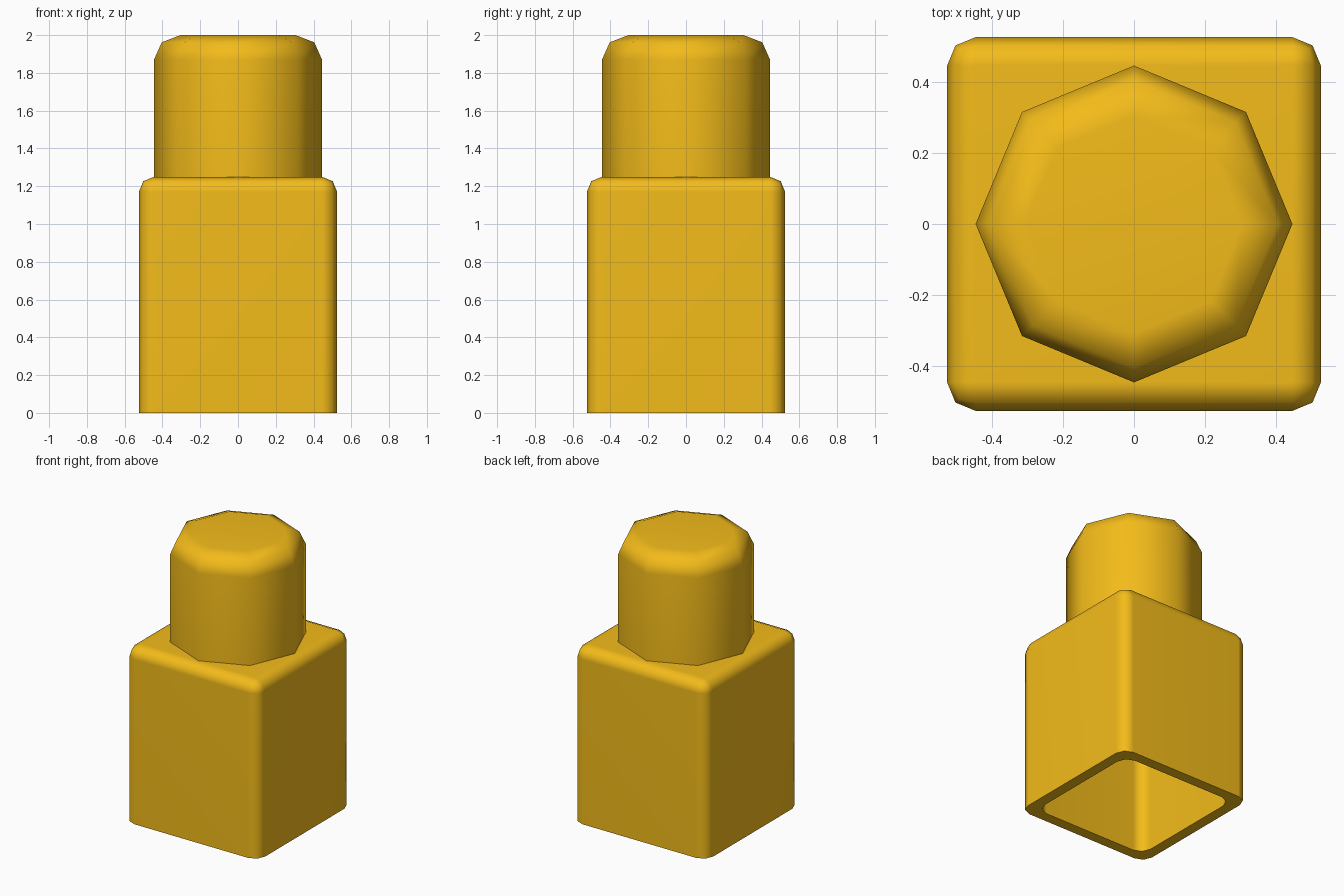
import bpy, bmesh, math
from mathutils import Matrix

if "Cube" in bpy.data.objects:
    bpy.data.objects.remove(bpy.data.objects["Cube"])

yellow = bpy.data.materials.new("yellow")
yellow.diffuse_color = (0.9, 0.5, 0.01, 1)
yellow.use_nodes = True
yellow.node_tree.nodes["Principled BSDF"].inputs["Base Color"].default_value = yellow.diffuse_color


def finish(bm, name, angle):
    mesh = bpy.data.meshes.new(name)
    bm.to_mesh(mesh)
    bm.free()
    mesh.materials.append(yellow)
    ob = bpy.data.objects.new(name, mesh)
    bpy.context.collection.objects.link(ob)
    bpy.ops.object.select_all(action='DESELECT')
    ob.select_set(True)
    bpy.context.view_layer.objects.active = ob
    bpy.ops.object.shade_smooth_by_angle(angle=math.radians(angle))
    # keeps the large faces looking flat next to the bevels
    mod = ob.modifiers.new("weighted", 'WEIGHTED_NORMAL')
    mod.keep_sharp = True
    return ob


def rounded_shell(bm, half, height, radius, inward):
    """Open-bottomed box with rounded upright and top edges; returns its rim."""
    mat = Matrix.Translation((0, 0, height / 2)) @ Matrix.Diagonal((2 * half, 2 * half, height, 1))
    old = set(bm.faces)
    verts = bmesh.ops.create_cube(bm, size=1, matrix=mat)["verts"]
    edges = {e for v in verts for e in v.link_edges}
    upper = [e for e in edges if max(v.co.z for v in e.verts) > 0.01]
    bmesh.ops.bevel(bm, geom=upper, offset=radius, offset_type='OFFSET',
                    segments=2, profile=0.5, affect='EDGES')
    faces = [f for f in bm.faces if f not in old]
    floor = [f for f in faces if all(v.co.z < 1e-4 for v in f.verts)]
    walls = [f for f in faces if f not in floor]
    rim = list({e for f in floor for e in f.edges})
    bmesh.ops.delete(bm, geom=floor, context='FACES_ONLY')
    if inward:
        bmesh.ops.reverse_faces(bm, faces=walls)
    return rim


# hollow body: outer and inner shells joined by a flat rim
bm = bmesh.new()
outer = rounded_shell(bm, 0.525, 1.25, 0.08, False)
inner = rounded_shell(bm, 0.448, 1.173, 0.08, True)
bmesh.ops.bridge_loops(bm, edges=outer + inner)
bmesh.ops.recalc_face_normals(bm, faces=bm.faces)
finish(bm, "hollow_body", 60)

# eight-sided knob with a rounded top, corners on the axes
bm = bmesh.new()
bmesh.ops.create_cone(bm, cap_ends=True, segments=8, radius1=0.445, radius2=0.445,
                      depth=0.75, matrix=Matrix.Translation((0, 0, 1.625)))
top = [e for e in bm.edges if all(v.co.z > 1.99 for v in e.verts)]
bmesh.ops.bevel(bm, geom=top, offset=0.13, offset_type='OFFSET',
                segments=2, profile=0.5, affect='EDGES')
finish(bm, "top_knob", 60)
